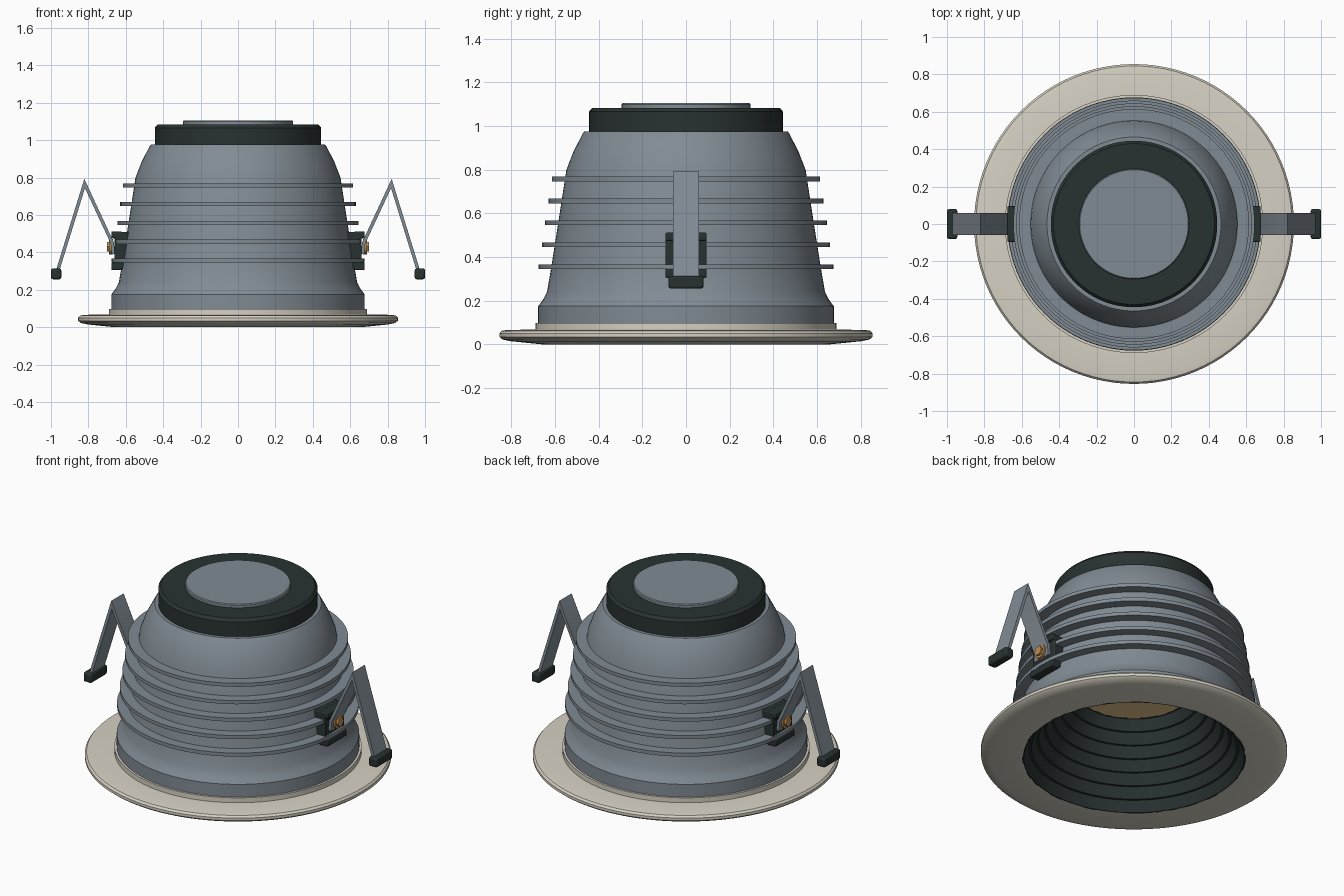
import bpy, bmesh, math
from mathutils import Vector, Matrix

cube = bpy.data.objects.get("Cube")
if cube:
    bpy.data.objects.remove(cube, do_unlink=True)


def material(name, rgb):
    m = bpy.data.materials.new(name)
    m.use_nodes = True
    m.diffuse_color = (*rgb, 1)
    m.node_tree.nodes["Principled BSDF"].inputs["Base Color"].default_value = (*rgb, 1)
    return m


GREY = material("grey metal", (0.22, 0.26, 0.295))
DARK = material("dark plastic", (0.022, 0.032, 0.031))
CREAM = material("cream enamel", (0.68, 0.64, 0.55))
BRASS = material("brass", (0.50, 0.27, 0.09))
GLOW = material("warm lens", (1.0, 0.70, 0.32))


def finish(name, bm, mat, bevel=0):
    bmesh.ops.recalc_face_normals(bm, faces=bm.faces)
    mesh = bpy.data.meshes.new(name)
    bm.to_mesh(mesh)
    bm.free()
    mesh.shade_smooth()
    mesh.set_sharp_from_angle(angle=math.radians(30))
    mesh.materials.append(mat)
    ob = bpy.data.objects.new(name, mesh)
    bpy.context.collection.objects.link(ob)
    if bevel:
        mod = ob.modifiers.new("edge", "BEVEL")
        mod.width = bevel
        mod.segments = 2
    return ob


def lathe(name, profile, mat, closed=False, steps=96):
    """Turn an (r, z) profile about the z axis."""
    bm = bmesh.new()
    vs = [bm.verts.new((r, 0, z)) for r, z in profile]
    pairs = list(zip(vs, vs[1:])) + ([(vs[-1], vs[0])] if closed else [])
    es = [bm.edges.new(p) for p in pairs]
    bmesh.ops.spin(bm, geom=vs + es, cent=(0, 0, 0), axis=(0, 0, 1),
                   angle=math.tau, steps=steps)
    bmesh.ops.remove_doubles(bm, verts=bm.verts, dist=0.0005)
    return finish(name, bm, mat)


def box(name, x, y, z, mat, bevel=0):
    """Box from (min, max) ranges."""
    bm = bmesh.new()
    bmesh.ops.create_cube(bm, size=1)
    for v in bm.verts:
        v.co = Vector([(a + b) / 2 + c * (b - a) for (a, b), c in zip((x, y, z), v.co)])
    return finish(name, bm, mat, bevel)


def strip(name, path, thick, half_width, mat):
    """Bent flat strip following an (x, z) path."""
    pts = [Vector(p) for p in path]
    outer, inner = [], []
    for i, p in enumerate(pts):
        dirs = [(b - a).normalized() for a, b in zip(pts, pts[1:])][max(0, i - 1):i + 1]
        n = [Vector((-d.y, d.x)) for d in dirs]
        side = sum(n, Vector((0, 0))).normalized()
        side *= thick / 2 / side.dot(n[0])
        outer.append(p + side)
        inner.append(p - side)
    bm = bmesh.new()
    rows = [[bm.verts.new((q.x, y, q.y)) for y in (-half_width, half_width)
             for q in (a, b)] for a, b in zip(outer, inner)]
    order = (0, 1, 3, 2)
    for a, b in zip(rows, rows[1:]):
        for i, j in zip(order, order[1:] + order[:1]):
            bm.faces.new((a[i], a[j], b[j], b[i]))
    for row in (rows[0], rows[-1]):
        bm.faces.new([row[i] for i in order])
    return finish(name, bm, mat)


# Trim ring with raised collar
lathe("trim_ring", [(0.62, 0), (0.66, 0), (0.8, 0.014), (0.84, 0.022), (0.855, 0.034),
                    (0.855, 0.05), (0.845, 0.062), (0.82, 0.066), (0.69, 0.068),
                    (0.69, 0.098), (0.62, 0.098)], CREAM, closed=True)

# Housing
lathe("housing", [(0.64, 0.09), (0.677, 0.09), (0.677, 0.175), (0.655, 0.205), (0.637, 0.24),
                  (0.618, 0.35), (0.585, 0.56), (0.548, 0.8), (0.515, 0.885),
                  (0.472, 0.968), (0.465, 0.976), (0, 0.976)], GREY)

# Cooling fins
for i in range(5):
    r, z = 0.675 - 0.015 * i, 0.356 + 0.1005 * i
    lathe(f"cooling_fin_{i + 1}", [(0.53, z - 0.011), (r, z - 0.011),
                                   (r, z + 0.011), (0.53, z + 0.011)], GREY, closed=True)

# Top cap and disc
lathe("top_cap", [(0, 0.97), (0.445, 0.97), (0.445, 1.066), (0.43, 1.084), (0, 1.084)], DARK)
lathe("top_disc", [(0, 1.08), (0.295, 1.08), (0.295, 1.1), (0.29, 1.105), (0, 1.105)], GREY)

# Stepped baffle and lens
steps = 7
baffle = [(0.625, 0.0)]
for i in range(steps):
    r0, r1 = (0.615 - 0.295 * k / steps for k in (i, i + 1))
    baffle += [(r0, 0.44 * i / steps), (r1 + 0.014, 0.44 * (i + 1) / steps)]
baffle += [(0.32, 0.44), (0.32, 0.465), (0.37, 0.465), (0.63, 0.07)]
lathe("baffle", baffle, DARK, closed=True)
lathe("lens", [(0, 0.44), (0.325, 0.44), (0.325, 0.455), (0, 0.455)], GLOW)

# Spring clips, one on each side
parts = [
    box("clip_bracket", (0.57, 0.66), (-0.095, 0.095), (0.31, 0.51), DARK, 0.006),
    box("clip_upper_lip", (0.62, 0.677), (-0.095, 0.095), (0.475, 0.512), DARK, 0.006),
    box("clip_lower_lip", (0.62, 0.677), (-0.095, 0.095), (0.305, 0.345), DARK, 0.006),
    strip("spring_arm", [(0.667, 0.39), (0.672, 0.45), (0.82, 0.768), (0.968, 0.29)],
          0.018, 0.06, GREY),
    box("spring_tip", (0.945, 1.0), (-0.08, 0.08), (0.256, 0.314), DARK, 0.01),
]
for name, radius, sides, x in (("screw_washer", 0.042, 24, 0.679), ("screw_head", 0.03, 6, 0.691)):
    bm = bmesh.new()
    bmesh.ops.create_cone(bm, cap_ends=True, segments=sides, radius1=radius, radius2=radius,
                          depth=0.02, matrix=Matrix.Translation((x, 0, 0.43))
                          @ Matrix.Rotation(math.pi / 2, 4, "Y"))
    parts.append(finish(name, bm, BRASS))
for ob in parts:
    twin = ob.copy()
    twin.name = "right_" + ob.name
    ob.name = "left_" + ob.name
    twin.rotation_euler.z = math.pi
    bpy.context.collection.objects.link(twin)
